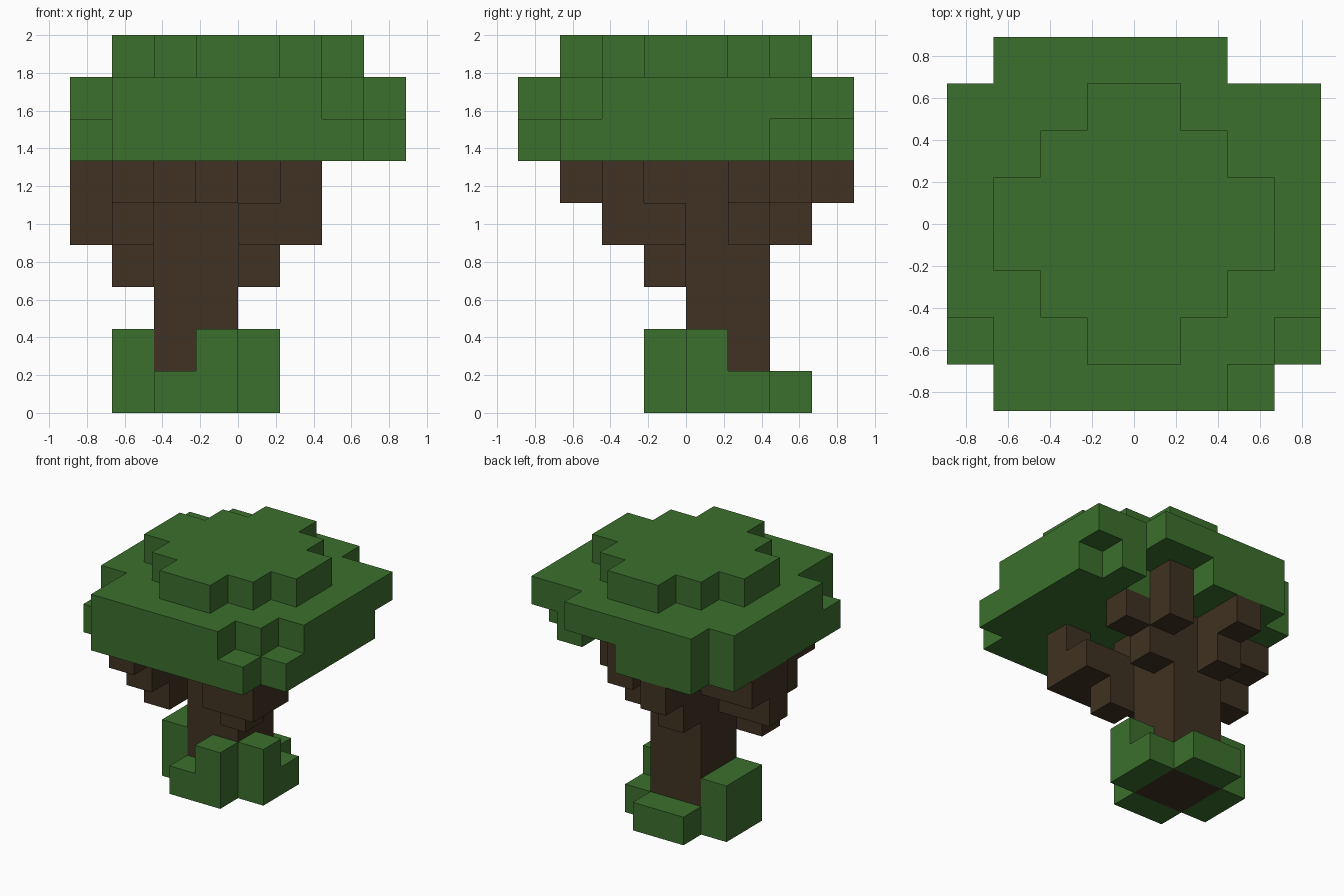
import bpy
import bmesh
from math import radians
from mathutils import Vector

# Start clean
cube = bpy.data.objects.get("Cube")
if cube:
    bpy.data.objects.remove(cube, do_unlink=True)

UNIT = 2 / 9          # edge length of one block
HALF = 4              # the block grid is eight wide


def make_material(name, colour):
    mat = bpy.data.materials.new(name)
    mat.use_nodes = True
    mat.diffuse_color = colour
    mat.node_tree.nodes["Principled BSDF"].inputs["Base Color"].default_value = colour
    return mat


def box(xs, ys, zs):
    """All blocks in an inclusive range along each axis; a single number is one block."""
    def span(value):
        first, last = value if isinstance(value, tuple) else (value, value)
        return range(first, last + 1)
    return {(x, y, z) for x in span(xs) for y in span(ys) for z in span(zs)}


def build_blocks(name, blocks, occupied, material):
    """Mesh the exposed sides of a group of blocks and merge the flat areas."""
    bm = bmesh.new()
    for block in blocks:
        for axis in range(3):
            for side in (-1, 1):
                normal = Vector((0, 0, 0))
                normal[axis] = side
                neighbour = tuple(int(c) for c in Vector(block) + normal)
                if neighbour in occupied:
                    continue
                u = Vector((0, 0, 0))
                u[(axis + 1) % 3] = 0.5
                v = normal.cross(u)
                middle = Vector(block) + Vector((0.5, 0.5, 0.5)) + normal / 2
                corners = (middle - u - v, middle + u - v, middle + u + v, middle - u + v)
                bm.faces.new([bm.verts.new((c - Vector((HALF, HALF, 0))) * UNIT)
                              for c in corners])
    bmesh.ops.remove_doubles(bm, verts=bm.verts, dist=UNIT / 100)
    bmesh.ops.dissolve_limit(bm, angle_limit=radians(1), verts=bm.verts, edges=bm.edges)
    mesh = bpy.data.meshes.new(name)
    bm.to_mesh(mesh)
    bm.free()
    mesh.materials.append(material)
    obj = bpy.data.objects.new(name, mesh)
    bpy.context.collection.objects.link(obj)
    return obj


leaf_green = make_material("leaf green", (0.045, 0.162, 0.026, 1))
bark_brown = make_material("bark brown", (0.051, 0.032, 0.016, 1))

# Straight trunk
trunk = box((2, 3), (4, 5), (0, 5))

# Branches that step outwards as they rise
front_left_branch = box(4, 3, 3) | box((4, 5), (2, 3), 4) | box(5, 2, 5)
front_right_branch = (box(1, 3, 3) | box(1, (2, 3), 4) | box(1, (1, 2), 5)
                      | box(2, (2, 3), 5) | box(3, 3, 5))
back_left_branch = box(4, 5, (4, 5)) | box(5, 5, 5) | box(4, 6, (5, 6))
back_branch = box(2, 6, (4, 5)) | box(2, 7, 5)
right_branch = box((0, 1), 4, (4, 5)) | box((0, 1), 5, 5)
branches = (front_left_branch | front_right_branch | back_left_branch
            | back_branch | right_branch) - trunk

# Shrub ring round the foot of the trunk
shrub = (box((2, 3), 3, 0) | box(3, 3, 1) | box(1, (4, 5), (0, 1))
         | box(4, (4, 5), 0) | box(4, 4, 1) | box((2, 3), 6, 0))

# Crown: two notched slabs under a stepped cap
corners = {(x, y) for x in (0, 7) for y in (0, 7)}
lower_gaps = corners | {(4, 7), (5, 7), (6, 7), (7, 6), (5, 6), (4, 6)}
upper_gaps = corners | {(6, 0), (0, 1), (7, 1), (6, 7)}
lower_crown = {b for b in box((0, 7), (0, 7), 6) if b[:2] not in lower_gaps}
upper_crown = {b for b in box((0, 7), (0, 7), 7) if b[:2] not in upper_gaps}
crown_cap = {b for b in box((0, 7), (0, 7), 8)
             if abs(b[0] - 3.5) + abs(b[1] - 3.5) <= 3}

parts = (
    ("trunk", trunk, bark_brown),
    ("branches", branches, bark_brown),
    ("shrub", shrub, leaf_green),
    ("lower_crown", lower_crown, leaf_green),
    ("upper_crown", upper_crown, leaf_green),
    ("crown_cap", crown_cap, leaf_green),
)
occupied = set().union(*(blocks for _, blocks, _ in parts))
for name, blocks, material in parts:
    build_blocks(name, blocks, occupied, material)
